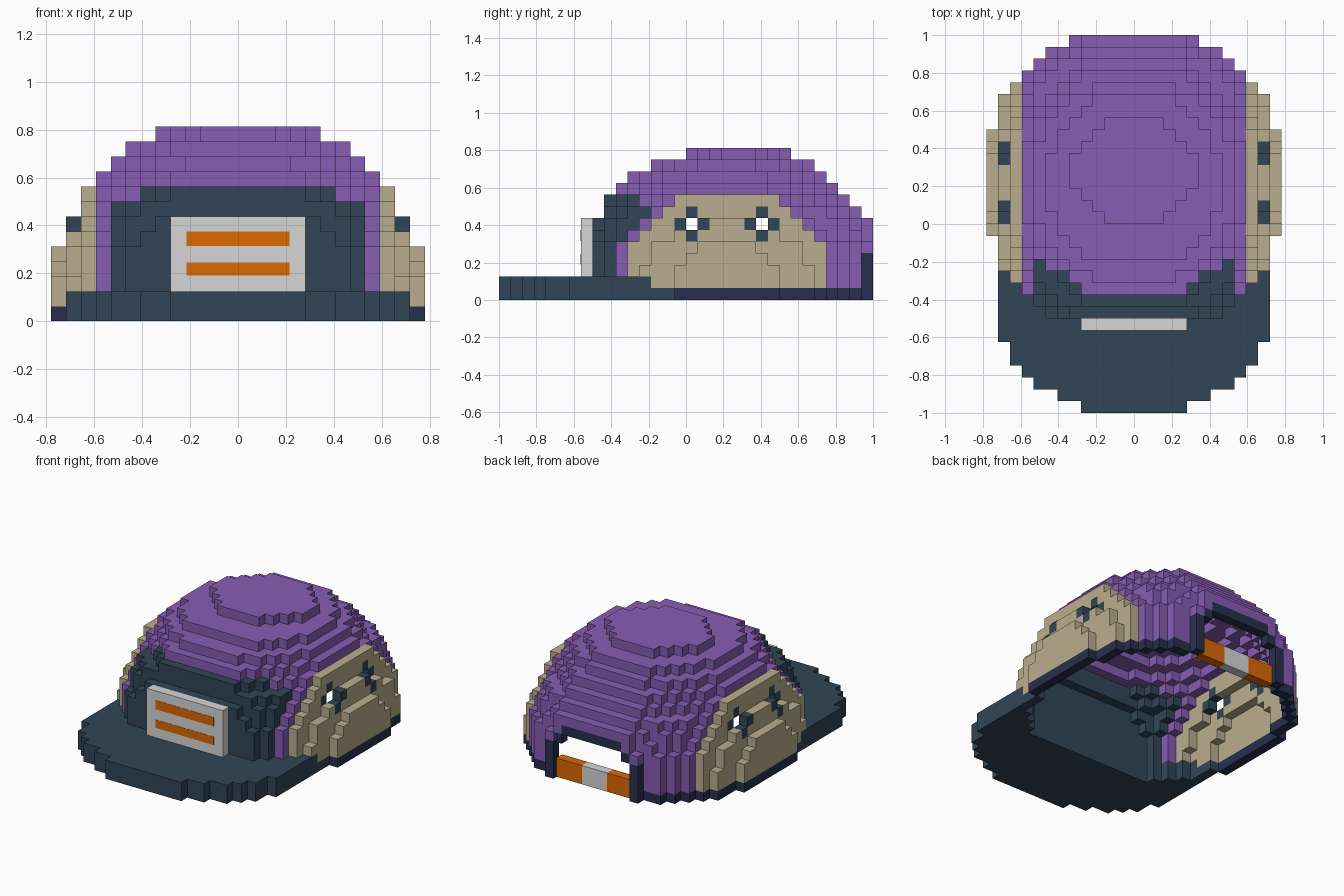
import bpy
import bmesh
from itertools import product
from mathutils import Vector

if "Cube" in bpy.data.objects:
    bpy.data.objects.remove(bpy.data.objects["Cube"], do_unlink=True)

U = 1 / 16            # block size
Y0 = 0.21875          # y of the dome's middle row


def make_material(name, hex_code):
    rgb = [int(hex_code[n:n + 2], 16) / 255 for n in (0, 2, 4)]
    col = [c / 12.92 if c < 0.04 else ((c + 0.055) / 1.055) ** 2.4 for c in rgb] + [1]
    mat = bpy.data.materials.new(name)
    mat.use_nodes = True
    mat.diffuse_color = col
    mat.node_tree.nodes["Principled BSDF"].inputs["Base Color"].default_value = col
    return mat


purple = make_material("purple", "875DB3")
tan = make_material("tan", "BAAE8E")
slate = make_material("slate", "314556")
navy = make_material("dark navy", "272F4E")
grey = make_material("light grey", "D6D6D6")
orange = make_material("orange", "DC6804")

# Dome layers from the base up: side squash, radius squared, front, back, diamond limit, centre
BASE = (1.1, 183, 11, 12, 99, 0)
LAYERS = [BASE] * 3 + [
    (1.2, 185, 11, 12, 99, 0),
    (1.3, 194.5, 11, 12, 99, 0),
    (1.2, 170, 11, 12, 99, 0),
    (1.3, 166.2, 11, 12, 99, 0),
    (1.2, 145, 10, 11, 99, 0),
    (1.1, 126, 10, 10, 14, 0),
    (1.1, 99, 9, 9, 99, 0),
    (1.1, 80, 8, 8, 99, 0),
    (1.1, 59, 6, 7, 99, 0),
    (1.1, 28.5, 3, 5, 6, 1),
]
BRIM_TIP = [4, 6, 8, 9, 10, 10]    # half widths of the front rows


def in_dome(i, j, k):
    if k >= len(LAYERS) or BASE[0] * i * i + j * j > BASE[1]:
        return False
    squash, radius2, front, back, diamond, centre = LAYERS[k]
    r = j - centre
    return (-front <= j <= back and squash * i * i + r * r <= radius2
            and abs(i) + abs(r) <= diamond)


def in_shell(i, j, k):
    around = [(i + 1, j, k), (i - 1, j, k), (i, j + 1, k), (i, j - 1, k), (i, j, k + 1)]
    return in_dome(i, j, k) and not all(in_dome(*c) for c in around)


def in_brim(i, j, k):
    if k > 1 or not -19 <= j <= (-5, -7)[k]:
        return False
    width = BRIM_TIP[j + 19] if j < -13 else 11
    return abs(i) <= width and (in_shell(i, j, k) or not in_dome(i, j, k))


def is_eyelet(a, j, k):
    return (a, abs(j), k) in {(11, 2, 6), (10, 4, 6), (10, 3, 7), (11, 3, 5)}


def is_hole(a, j, k):
    eyelet_hole = a >= 10 and abs(j) == 3 and k == 6
    back_opening = j >= 11 and ((a <= 4 and k <= 3) or (a <= 3 and k == 4))
    return eyelet_hole or back_opening


def is_trim(a, j, k):
    return j == 12 and ((a == 5 and k <= 3) or (a == 4 and k == 4) or (a <= 3 and k == 5))


def part_of(i, j, k):
    """Name of the part that fills a block, or None."""
    a = abs(i)
    if j == -12 and a <= 4 and 2 <= k <= 6:
        return "front_badge"
    if in_brim(i, j, k):
        return "brim"
    if not in_shell(i, j, k) or is_hole(a, j, k):
        return None
    if is_eyelet(a, j, k):
        return "eyelets"
    if is_trim(a, j, k):
        return "opening_trim"
    if k == 0:
        return "sweatband"
    if a >= 10:
        return "side_panels"
    if j <= -7 and ((a <= 8 and k <= 7) or (a <= 6 and k == 8)):
        return "front_panel"
    return "crown"


PARTS = {
    "crown": purple, "side_panels": tan, "front_panel": slate, "brim": slate,
    "sweatband": navy, "opening_trim": navy, "eyelets": slate, "front_badge": grey,
}
blocks = {}
for cell in product(range(-12, 13), range(-19, 13), range(13)):
    part = part_of(*cell)
    if part:
        blocks[cell] = part


def link_mesh(name, bm, mat):
    mesh = bpy.data.meshes.new(name)
    bm.to_mesh(mesh)
    bm.free()
    mesh.materials.append(mat)
    obj = bpy.data.objects.new(name, mesh)
    bpy.context.scene.collection.objects.link(obj)


def build_blocks(name, mat):
    """Outer faces of every block in one part."""
    bm = bmesh.new()
    verts = {}
    for cell, part in blocks.items():
        if part != name:
            continue
        for axis, sign in product(range(3), (-1, 1)):
            beside = list(cell)
            beside[axis] += sign
            if tuple(beside) in blocks:
                continue
            corners = []
            for p, q in ((-1, -1), (1, -1), (1, 1), (-1, 1)):
                c = [2 * n for n in cell]
                c[axis] += sign
                c[(axis + 1) % 3] += p
                c[(axis + 2) % 3] += q
                key = tuple(c)
                if key not in verts:
                    verts[key] = bm.verts.new(Vector(key) * U / 2 + Vector((0, Y0, U / 2)))
                corners.append(verts[key])
            bm.faces.new(corners if sign > 0 else corners[::-1])
    link_mesh(name, bm, mat)


for part_name, material in PARTS.items():
    build_blocks(part_name, material)


def add_box(name, centre, size, mat):
    bm = bmesh.new()
    bmesh.ops.create_cube(bm, size=1)
    bmesh.ops.scale(bm, vec=size, verts=bm.verts)
    bmesh.ops.translate(bm, vec=centre, verts=bm.verts)
    link_mesh(name, bm, mat)


# Plain painted stripes on the badge
add_box("badge_upper_stripe", (0, -0.5625, 0.345), (0.43, 0.003, 0.06), orange)
add_box("badge_lower_stripe", (0, -0.5625, 0.218), (0.43, 0.003, 0.055), orange)

# Back strap, set in a little from the opening
for side, label in ((1, "left"), (-1, "right")):
    add_box(label + "_back_strap", (side * 3 * U, 0.935, U), (3 * U, U, 2 * U), orange)
add_box("strap_buckle", (0, 0.935, U), (3 * U, U, 2 * U), grey)
